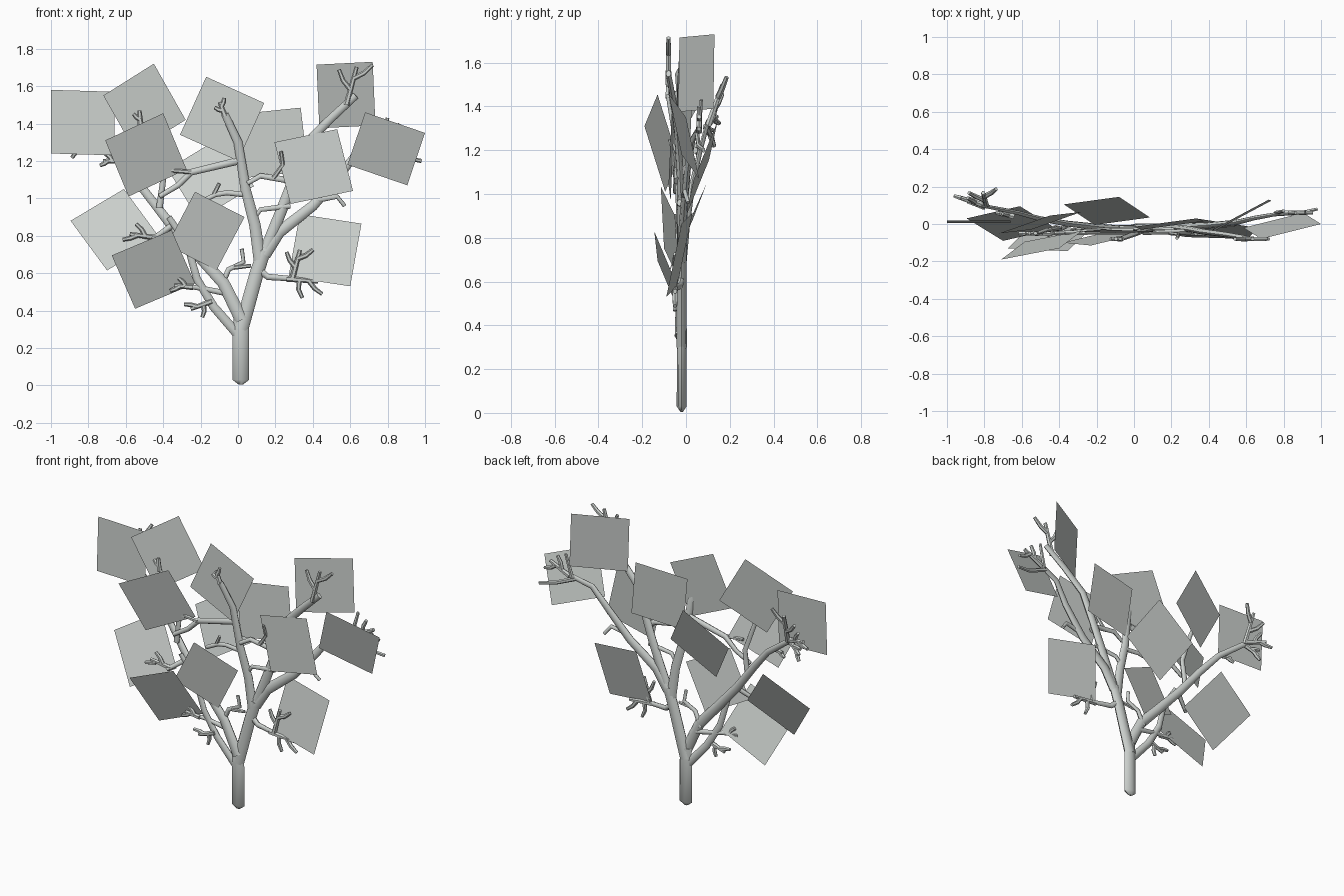
import bpy
import bmesh
import math
from mathutils import Vector

default_cube = bpy.data.objects.get("Cube")
if default_cube:
    bpy.data.objects.remove(default_cube, do_unlink=True)


def make_material(name, colour):
    material = bpy.data.materials.new(name)
    material.use_nodes = True
    material.diffuse_color = colour
    material.node_tree.nodes["Principled BSDF"].inputs["Base Color"].default_value = colour
    return material


pale_grey = make_material("pale grey", (0.6, 0.63, 0.61, 1))


def finish(name, bm, smooth=False):
    mesh = bpy.data.meshes.new(name)
    bm.to_mesh(mesh)
    bm.free()
    mesh.materials.append(pale_grey)
    part = bpy.data.objects.new(name, mesh)
    bpy.context.collection.objects.link(part)
    if smooth:
        bpy.ops.object.select_all(action="DESELECT")
        part.select_set(True)
        bpy.context.view_layer.objects.active = part
        bpy.ops.object.shade_smooth_by_angle(angle=math.radians(50))


def add_tube(bm, points, radii, sides, flatness=1.0):
    """Sweep a section along points, closing both ends; flatness scales its depth."""
    rings = []
    for i, point in enumerate(points):
        along = (points[min(i + 1, len(points) - 1)] - points[max(i - 1, 0)]).normalized()
        across = along.cross(Vector((0, 1, 0))).normalized()
        depth = along.cross(across) * flatness
        ring = []
        for k in range(sides):
            angle = math.tau * k / sides
            offset = across * math.cos(angle) + depth * math.sin(angle)
            ring.append(bm.verts.new(point + offset * radii[i]))
        rings.append(ring)
    for low, high in zip(rings, rings[1:]):
        for k in range(sides):
            n = (k + 1) % sides
            bm.faces.new((low[k], low[n], high[n], high[k]))
    bm.faces.new(rings[0][::-1])
    bm.faces.new(rings[-1])
    bmesh.ops.recalc_face_normals(bm, faces=bm.faces)


def branch(name, thick, thin, depths, path, sides=8):
    """Tapered limb: path holds (x, z) pairs, depths the y at start and end."""
    bm = bmesh.new()
    last = len(path) - 1
    start, end = depths
    points = [Vector((x, start + (end - start) * (i / last) ** 2, z))
              for i, (x, z) in enumerate(path)]
    radii = [thick + (thin - thick) * i / last for i in range(last + 1)]
    flatness = 0.6 if thick > 0.025 else 0.8
    add_tube(bm, points, radii, sides, flatness)
    finish(name, bm, smooth=True)


def fork(name, base, heading, length, spread, turn=0.0):
    """Twig stem with side twigs: heading is in degrees within the x-z plane."""
    bm = bmesh.new()
    root = Vector(base)

    def step(origin, degrees, distance):
        a = math.radians(degrees)
        return origin + Vector((math.cos(a), turn, math.sin(a))) * distance

    add_tube(bm, [root, step(root, heading, length)], [0.016, 0.011], 6)
    for i, swing in enumerate(spread):
        start = step(root, heading, length * (0.4 + 0.3 * i))
        knee = step(start, heading + swing * 1.2, length * 0.3)
        tip = step(knee, heading + swing * 0.8, length * 0.3)
        add_tube(bm, [start, knee, tip], [0.014, 0.013, 0.01], 6)
    finish(name, bm, smooth=True)


# Trunk with a blunt point at the foot
bm = bmesh.new()
add_tube(bm, [Vector((0.015, -0.02, z)) for z in (0.005, 0.03, 0.3, 0.37)],
         [0.012, 0.045, 0.043, 0.038], 8, 0.5)
finish("trunk", bm, smooth=True)

# Main limbs
branch("right_limb", 0.04, 0.036, (-0.02, -0.02),
       [(0.015, 0.3), (0.05, 0.42), (0.1, 0.6), (0.14, 0.72)])
branch("right_outer_limb", 0.036, 0.016, (-0.02, 0.06),
       [(0.14, 0.7), (0.22, 0.82), (0.4, 0.96), (0.55, 1.13), (0.64, 1.25), (0.8, 1.3)])
branch("right_upper_limb", 0.032, 0.02, (-0.02, -0.08),
       [(0.15, 0.73), (0.25, 0.98), (0.31, 1.14), (0.37, 1.3), (0.5, 1.43), (0.63, 1.55)])
branch("centre_limb", 0.034, 0.02, (-0.02, -0.08),
       [(0.12, 0.65), (0.09, 0.86), (0.04, 1.05), (0.0, 1.3), (-0.07, 1.45)])
branch("left_limb", 0.036, 0.016, (-0.03, 0.1),
       [(0.02, 0.35), (-0.08, 0.55), (-0.2, 0.68), (-0.36, 0.86),
        (-0.5, 1.04), (-0.62, 1.18), (-0.82, 1.33)])
branch("left_lower_limb", 0.026, 0.016, (-0.02, -0.05),
       [(0.01, 0.26), (-0.13, 0.42), (-0.22, 0.57), (-0.27, 0.75), (-0.37, 0.9)])

# Side branches
branch("left_cross_branch", 0.02, 0.013, (-0.04, -0.05),
       [(0.0, 1.2), (-0.25, 1.14), (-0.32, 1.07), (-0.42, 1.01)])
branch("left_cross_twig", 0.013, 0.01, (-0.05, -0.05), [(-0.25, 1.14), (-0.37, 1.15)], 6)
branch("left_tall_branch", 0.018, 0.012, (-0.02, -0.05),
       [(-0.42, 0.95), (-0.4, 1.1), (-0.47, 1.3), (-0.52, 1.4)])
branch("centre_left_branch", 0.015, 0.012, (-0.03, -0.03),
       [(0.04, 1.02), (-0.06, 1.03), (-0.12, 1.02), (-0.2, 0.98)])
branch("centre_left_twig", 0.012, 0.01, (-0.03, -0.04), [(-0.13, 1.02), (-0.1, 1.08)], 6)
branch("centre_right_branch", 0.02, 0.012, (-0.04, -0.05),
       [(0.3, 1.06), (0.25, 1.1), (0.12, 1.12), (0.05, 1.08)])
branch("centre_right_twig", 0.013, 0.01, (-0.05, -0.075),
       [(0.19, 1.11), (0.24, 1.18), (0.23, 1.25)], 6)
branch("inner_bridge_branch", 0.015, 0.011, (-0.03, -0.02),
       [(0.28, 0.96), (0.12, 0.94), (0.07, 0.87)])
branch("low_left_branch", 0.016, 0.012, (-0.02, -0.04),
       [(-0.05, 0.49), (-0.2, 0.52), (-0.27, 0.53)])
branch("low_right_branch", 0.02, 0.014, (-0.02, -0.05),
       [(0.11, 0.62), (0.16, 0.58), (0.29, 0.57)])
branch("inner_left_branch", 0.016, 0.011, (-0.02, -0.03),
       [(-0.09, 0.53), (-0.05, 0.62), (0.03, 0.66), (0.02, 0.73)])
branch("inner_left_twig", 0.012, 0.01, (-0.03, -0.03), [(-0.02, 0.63), (0.07, 0.64)], 6)
branch("left_drooping_branch", 0.016, 0.013, (-0.01, -0.06), [(-0.36, 0.85), (-0.46, 0.78)])
branch("right_drooping_branch", 0.015, 0.011, (-0.01, 0.01),
       [(0.42, 0.99), (0.53, 1.01), (0.57, 0.96)])
branch("right_tip_up", 0.014, 0.01, (0.06, 0.07), [(0.76, 1.28), (0.8, 1.43)], 6)
branch("right_tip_down", 0.014, 0.011, (0.05, 0.08),
       [(0.74, 1.28), (0.88, 1.22), (0.98, 1.2)], 6)

# Twig sprays at the limb ends
fork("centre_twigs", (-0.07, -0.08, 1.44), 110, 0.08, (50, -40))
fork("right_upper_twigs", (0.58, -0.08, 1.5), 75, 0.21, (45, -40))
fork("right_outer_twigs", (0.78, 0.06, 1.29), 25, 0.15, (45, -50))
fork("left_outer_twigs", (-0.8, 0.1, 1.32), 165, 0.13, (-45, 30), 0.3)
fork("left_rising_twigs", (-0.79, 0.1, 1.31), 95, 0.19, (45, -40), 0.35)
fork("left_hanging_twigs", (-0.8, 0.09, 1.31), 215, 0.1, (-40, 25), 0.3)
fork("left_inner_twigs", (-0.64, 0.04, 1.2), 180, 0.08, (-50, 30), 0.2)
fork("left_tall_twigs", (-0.52, -0.05, 1.39), 95, 0.08, (45,))
fork("left_drooping_twigs", (-0.44, -0.05, 0.79), 172, 0.14, (-45, 25))
fork("low_left_twigs", (-0.24, -0.04, 0.525), 175, 0.1, (-45, 30))
fork("low_left_hanging_twigs", (-0.14, -0.03, 0.45), 200, 0.12, (65, -30))
fork("low_right_rising_twigs", (0.29, -0.05, 0.57), 75, 0.16, (45, -45))
fork("low_right_falling_twigs", (0.26, -0.05, 0.57), -5, 0.17, (-75, -40))

# Square leaf cards: top-left, top-right and bottom-left corners
leaf_cards = {
    "far_left": ((-1, 0.02, 1.58), (-0.66, 0.02, 1.57), (-1, 0.005, 1.24)),
    "upper_left": ((-0.72, -0.05, 1.55), (-0.45, 0.045, 1.72), (-0.55, -0.03, 1.25)),
    "front_left": ((-0.71, -0.19, 1.31), (-0.4, -0.13, 1.455), (-0.585, -0.095, 1.01)),
    "top_centre": ((-0.17, -0.03, 1.65), (0.14, -0.04, 1.51), (-0.31, -0.04, 1.34)),
    "back_centre": ((0, -0.015, 1.45), (0.335, 0.03, 1.485), (0.04, -0.03, 1.11)),
    "upper_right": ((0.42, -0.03, 1.715), (0.72, 0.13, 1.73), (0.435, -0.035, 1.375)),
    "far_right": ((0.68, -0.08, 1.46), (1, 0, 1.35), (0.585, -0.02, 1.18)),
    "front_right": ((0.195, -0.055, 1.3), (0.53, -0.065, 1.37), (0.28, -0.07, 0.97)),
    "back_left": ((-0.375, 0.105, 1.155), (-0.08, 0.145, 1.335), (-0.21, -0.005, 0.885)),
    "middle_left": ((-0.895, 0.03, 0.88), (-0.61, 0.095, 1.05), (-0.7, -0.09, 0.615)),
    "lower_right": ((0.33, 0.03, 0.915), (0.66, -0.02, 0.865), (0.27, -0.04, 0.58)),
    "front_centre": ((-0.23, -0.115, 1.035), (0.035, -0.05, 0.9), (-0.38, -0.1, 0.75)),
    "lower_left": ((-0.675, -0.13, 0.695), (-0.355, -0.145, 0.83), (-0.55, -0.01, 0.41)),
}
for place, corners in leaf_cards.items():
    a, b, d = (Vector(c) for c in corners)
    bm = bmesh.new()
    bm.faces.new([bm.verts.new(p) for p in (a, d, d + b - a, b)])
    finish(place + "_leaf_card", bm)
